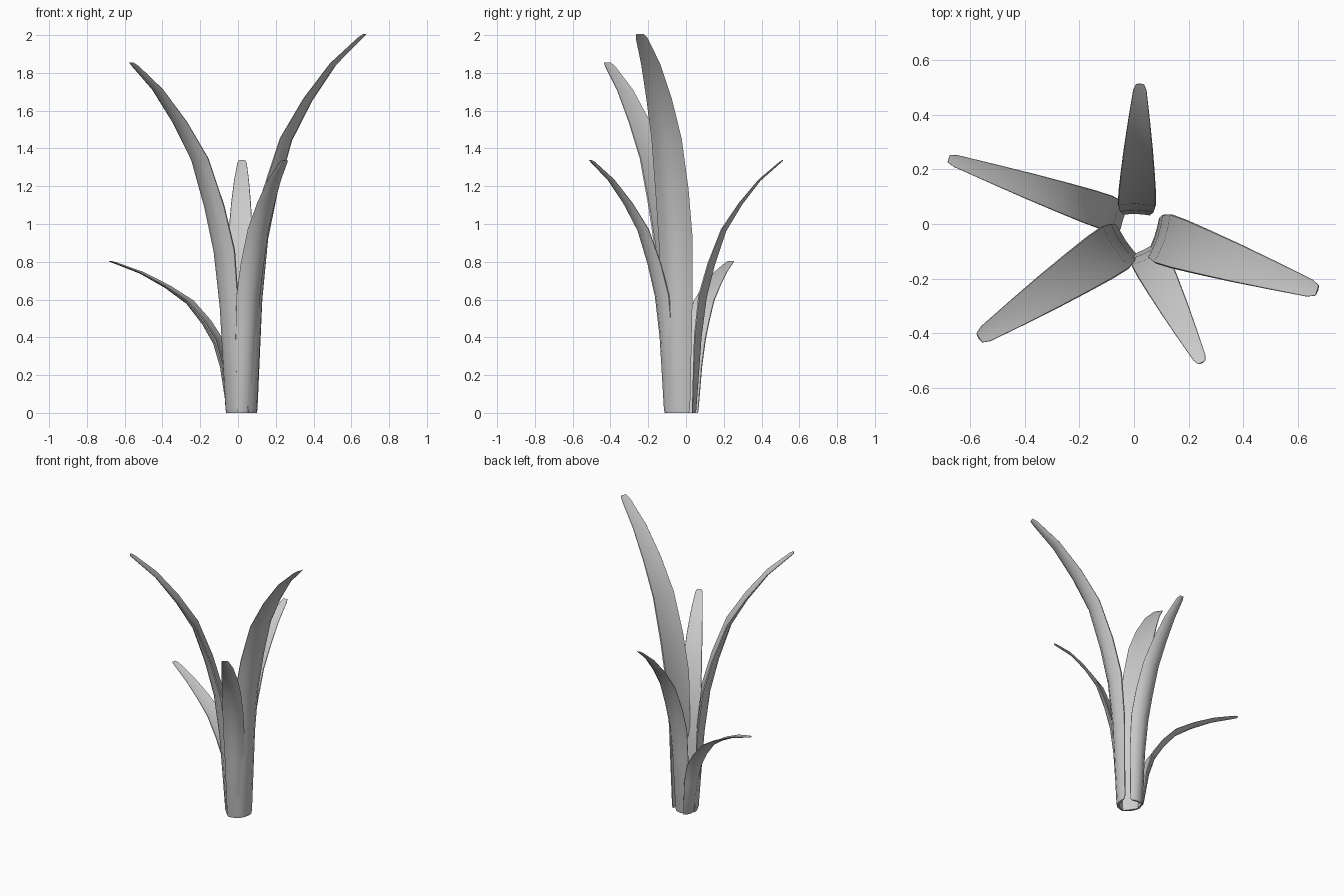
import bpy, bmesh
from mathutils import Vector

if "Cube" in bpy.data.objects:
    bpy.data.objects.remove(bpy.data.objects["Cube"])

# Shared leaf shape: (reach, rise, width, thickness/width), all relative
STATIONS = [
    (0.00, 0.000, 0.64, 0.18),
    (0.01, 0.012, 0.72, 0.22),
    (0.07, 0.30, 0.90, 0.31),
    (0.13, 0.46, 1.00, 0.32),
    (0.22, 0.585, 0.98, 0.28),
    (0.35, 0.72, 0.89, 0.23),
    (0.53, 0.825, 0.75, 0.18),
    (0.74, 0.92, 0.56, 0.15),
    (0.96, 0.988, 0.35, 0.18),
    (1.00, 1.000, 0.22, 0.20),
]
US = [-1, -0.6, 0, 0.6, 1]


def leaf(name, base, tip, height, width, bend=1.0):
    base, tip = Vector((*base, 0)), Vector((*tip, 0))
    out = (tip - base).normalized()
    side = Vector((0, 0, 1)).cross(out)
    path = [base.lerp(tip, r ** bend) + Vector((0, 0, z * height))
            for r, z, w, t in STATIONS]
    bm = bmesh.new()
    rings = []
    for i, (r, z, w, t) in enumerate(STATIONS):
        # inward normal, perpendicular to the spine (level at the foot)
        tan = path[min(i + 1, len(path) - 1)] - path[max(i - 1, 0)]
        inward = side.cross(tan).normalized()
        if inward.dot(out) > 0:
            inward = -inward
        if i < 2:
            inward = -out
        half, thick = w * width / 2, t * w * width
        # rounded back, nearly flat inner face
        pts = [path[i] + side * u * half + inward * thick * 0.85 * u * u for u in US]
        pts += [path[i] + side * u * half * 0.96 + inward * thick * (0.82 + 0.18 * u * u)
                for u in reversed(US)]
        rings.append([bm.verts.new(p) for p in pts])
    n = len(rings[0])
    for a, b in zip(rings, rings[1:]):
        for k in range(n):
            bm.faces.new((a[k], a[(k + 1) % n], b[(k + 1) % n], b[k]))
    bm.faces.new(rings[0])
    bm.faces.new(rings[-1])
    bmesh.ops.recalc_face_normals(bm, faces=bm.faces)
    me = bpy.data.meshes.new(name)
    bm.to_mesh(me)
    bm.free()
    ob = bpy.data.objects.new(name, me)
    bpy.context.collection.objects.link(ob)
    bpy.ops.object.select_all(action='DESELECT')
    ob.select_set(True)
    bpy.context.view_layer.objects.active = ob
    bpy.ops.object.shade_smooth_by_angle(angle=0.7)


# Five blades fanned around the foot
leaf("short_left_leaf", (-0.05, 0.025), (-0.68, 0.24), 0.80, 0.13)
leaf("back_leaf", (0.01, 0.05), (0.022, 0.515), 1.335, 0.14)
leaf("tall_right_leaf", (0.095, -0.05), (0.675, -0.245), 2.0, 0.19, 1.08)
leaf("tall_left_leaf", (-0.045, -0.07), (-0.57, -0.42), 1.85, 0.185)
leaf("front_leaf", (0.045, -0.105), (0.25, -0.51), 1.335, 0.14)
